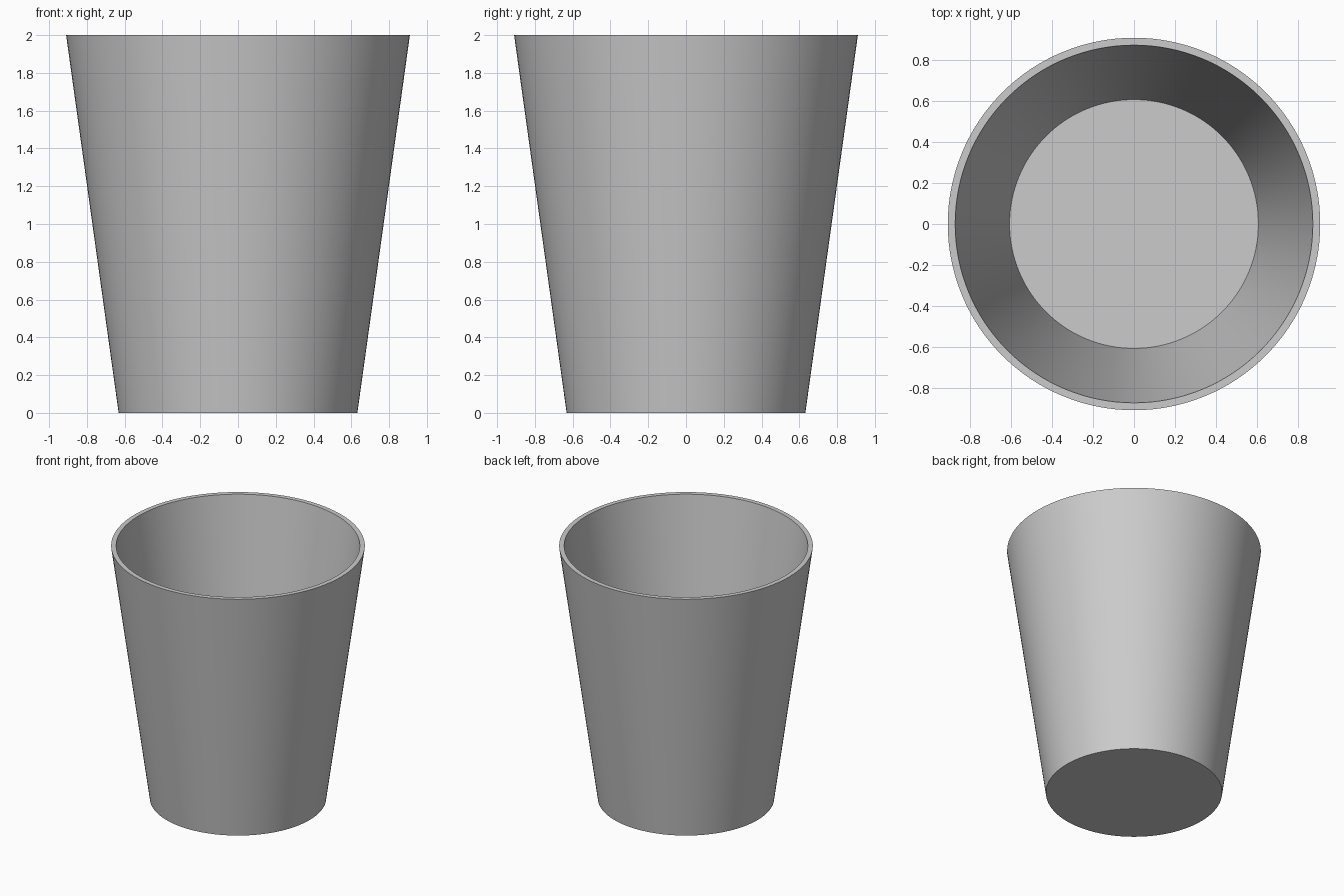
import bpy, bmesh, math

if "Cube" in bpy.data.objects:
    bpy.data.objects.remove(bpy.data.objects["Cube"])

# Half cross-section (radius, height): outer base, outer rim, inner rim, inner floor
PROFILE = [(0.632, 0.0), (0.91, 2.0), (0.874, 2.0), (0.608, 0.07)]
SEGMENTS = 128

bm = bmesh.new()

# One ring of vertices per profile point
rings = []
for r, z in PROFILE:
    rings.append([bm.verts.new((r * math.cos(2 * math.pi * i / SEGMENTS),
                                r * math.sin(2 * math.pi * i / SEGMENTS), z))
                  for i in range(SEGMENTS)])

# Outer wall, flat rim and inner wall
for a, b in zip(rings, rings[1:]):
    for i in range(SEGMENTS):
        j = (i + 1) % SEGMENTS
        bm.faces.new((a[i], a[j], b[j], b[i]))

# Underside and inner floor
bm.faces.new(list(reversed(rings[0])))
bm.faces.new(rings[-1])
bmesh.ops.recalc_face_normals(bm, faces=bm.faces[:])

mesh = bpy.data.meshes.new("cup")
bm.to_mesh(mesh)
bm.free()
cup = bpy.data.objects.new("cup", mesh)
bpy.context.collection.objects.link(cup)

# Smooth walls with crisp rim and base edges
bpy.context.view_layer.objects.active = cup
cup.select_set(True)
bpy.ops.object.shade_smooth_by_angle(angle=math.radians(30))
